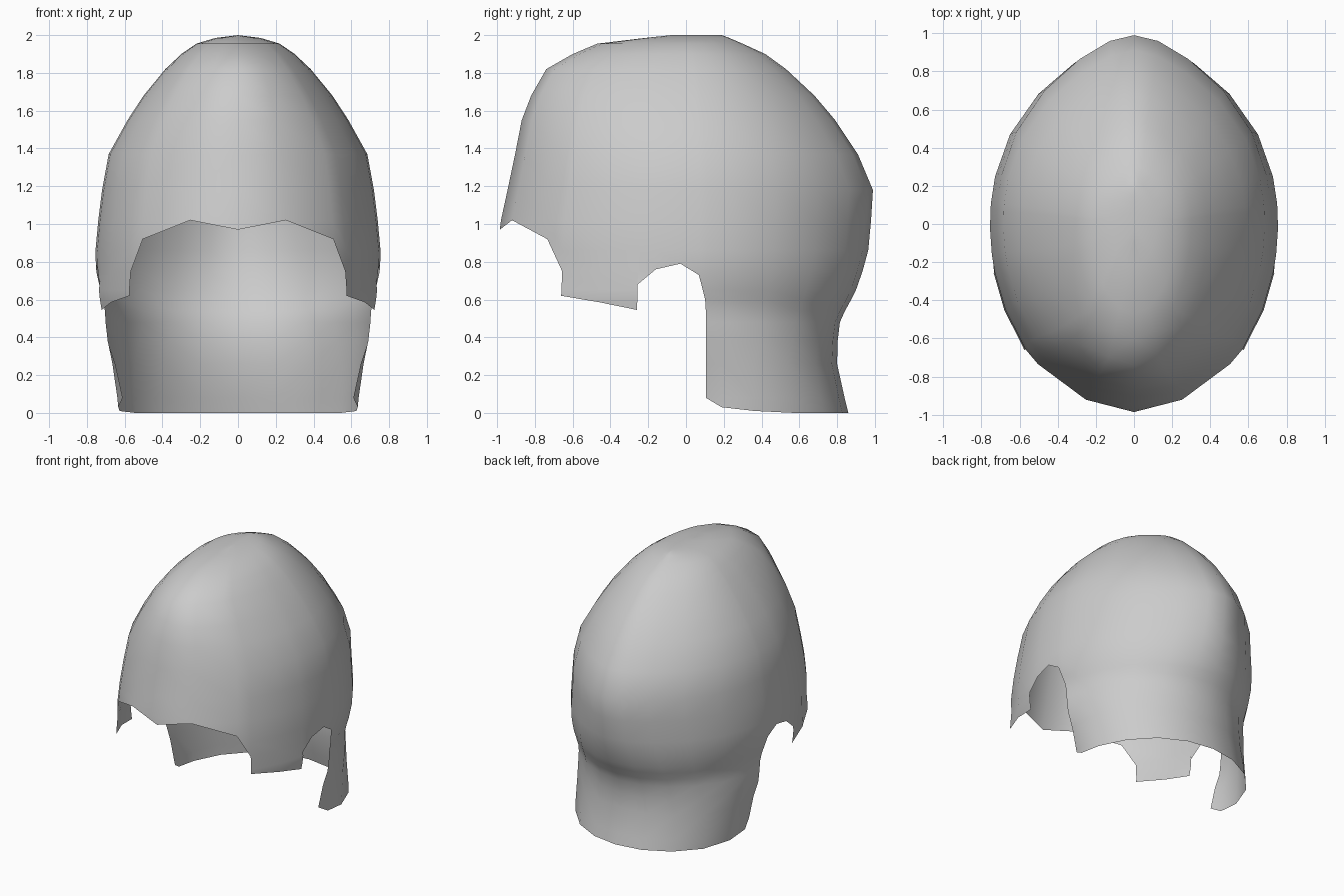
import bpy, bmesh
from math import acos, cos, sin, pi

if "Cube" in bpy.data.objects:
    bpy.data.objects.remove(bpy.data.objects["Cube"])

# horizontal sections of the shell: z, front y, back y, half width, y of widest point
LEVELS = [
    (2.00, -0.08, 0.19, 0.00, 0.05), (1.985, -0.22, 0.23, 0.12, 0.02),
    (1.955, -0.47, 0.30, 0.22, 0.0), (1.90, -0.60, 0.42, 0.30, 0.0),
    (1.82, -0.74, 0.53, 0.385, 0.0), (1.68, -0.82, 0.68, 0.50, 0.0),
    (1.55, -0.87, 0.79, 0.585, 0.0), (1.37, -0.905, 0.91, 0.685, 0.0),
    (1.18, -0.945, 0.99, 0.72, 0.0), (1.02, -0.98, 0.98, 0.74, 0.0),
    (0.86, -1.0, 0.965, 0.755, 0.0), (0.75, -1.0, 0.935, 0.752, 0.0),
    (0.65, -1.005, 0.90, 0.733, 0.0), (0.60, -1.01, 0.875, 0.72, 0.0),
    (0.54, -1.02, 0.842, 0.71, 0.0), (0.48, -0.75, 0.815, 0.703, 0.05),
    (0.38, -0.45, 0.803, 0.69, 0.12), (0.26, -0.25, 0.80, 0.665, 0.2),
    (0.08, -0.20, 0.84, 0.645, 0.25), (0.00, -0.20, 0.86, 0.637, 0.25),
]
# lower edge: (y, z) from brow to ear; a repeated y makes a vertical step
FRONT_HEM = [(-1, .97), (-.94, 1.02), (-.74, .92), (-.656, .75), (-.656, .62),
             (-.45, .585), (-.255, .545), (-.255, .68), (-.16, .76),
             (-.03, .79), (.07, .73), (.11, .60)]
# nape: (fraction from ear edge to back centre, z)
BACK_HEM = [(0, .08), (.1, .03), (.27, .01), (.46, 0), (.65, 0), (.83, 0), (1, 0)]


def clamp(v):
    return max(0.0, min(1.0, v))


def section(z):
    for a, b in zip(LEVELS, LEVELS[1:]):
        if z >= b[0]:
            t = (a[0] - z) / (a[0] - b[0])
            return [p + (q - p) * t for p, q in zip(a, b)]
    return list(LEVELS[-1])


def point(angle, z):
    _, yf, yb, w, y0 = section(z)
    c = cos(angle)
    depth = y0 - yf if c > 0 else yb - y0
    x = w * sin(angle)
    if c < 0:        # slightly pointed back of the head
        x *= 1 - .32 * c ** 4 * clamp((z - .55) / .4)
    elif z > .5:     # sideburns hang straight down
        x *= 1 + .05 * min(1, c * 4) * clamp((.75 - z) / .13)
    return (x if x > 1e-5 else 0.0, y0 - depth * c, z)


def front_angle(y):
    return acos(-y / (1.0 if y < 0 else 0.95))


def back_angle(f, z):
    edge = front_angle(.11)
    if z < .59:  # keep the edge behind the ear vertical
        _, yf, yb, _, y0 = section(z)
        d = y0 - .105
        edge = acos(d / (y0 - yf if d > 0 else yb - y0))
    return edge + (pi - edge) * f


bm = bmesh.new()


def column(angle_at, hem):
    zs = [max(l[0], hem) for l in LEVELS]
    return [point(angle_at(z), z) for z in zs]


def strip(a, b):
    for i in range(len(a) - 1):
        loop = []
        for p in (a[i], a[i + 1], b[i + 1], b[i]):
            if p not in loop:
                loop.append(p)
        if len(loop) > 2:
            bm.faces.new([bm.verts.new(p) for p in loop])


# brow, sideburn and ear opening
for (y1, z1), (y2, z2) in zip(FRONT_HEM, FRONT_HEM[1:]):
    if y1 != y2:
        strip(column(lambda z: front_angle(y1), z1), column(lambda z: front_angle(y2), z2))
# back of the head and nape
for (f1, z1), (f2, z2) in zip(BACK_HEM, BACK_HEM[1:]):
    strip(column(lambda z: back_angle(f1, z), z1), column(lambda z: back_angle(f2, z), z2))

bmesh.ops.remove_doubles(bm, verts=bm.verts, dist=0.0005)

# mirror to the other side
geom = bm.verts[:] + bm.edges[:] + bm.faces[:]
dup = bmesh.ops.duplicate(bm, geom=geom)["geom"]
for v in dup:
    if isinstance(v, bmesh.types.BMVert):
        v.co.x = -v.co.x
bmesh.ops.reverse_faces(bm, faces=[f for f in dup if isinstance(f, bmesh.types.BMFace)])
bmesh.ops.remove_doubles(bm, verts=bm.verts, dist=0.0005)
bmesh.ops.recalc_face_normals(bm, faces=bm.faces)
if sum(f.normal.dot(f.calc_center_median() - f.calc_center_median().project((0, 0, 1)))
       for f in bm.faces) < 0:
    bmesh.ops.reverse_faces(bm, faces=bm.faces)
for f in bm.faces:
    f.smooth = True

mesh = bpy.data.meshes.new("head_shell")
bm.to_mesh(mesh)
bm.free()
bpy.context.collection.objects.link(bpy.data.objects.new("head_shell", mesh))
